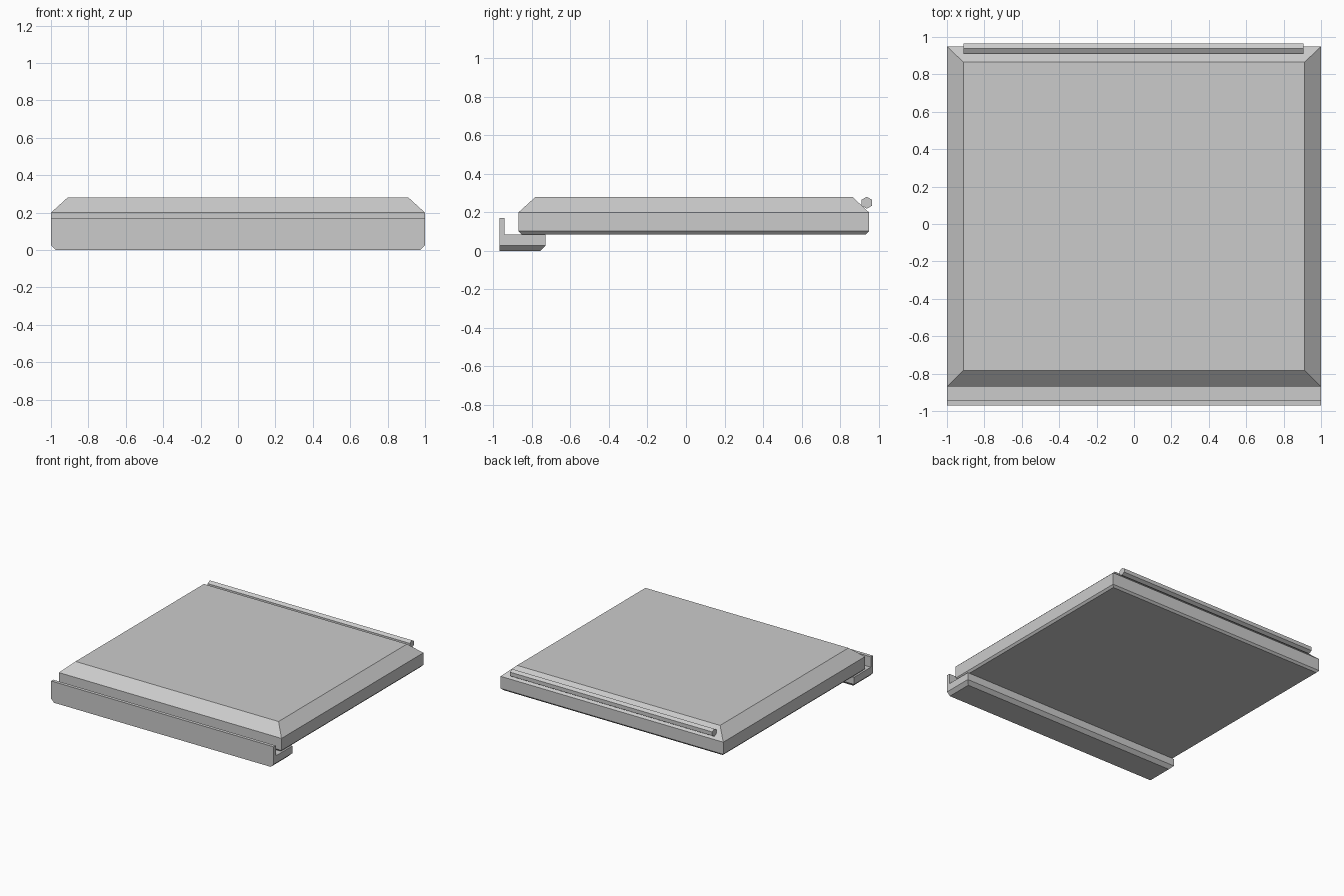
import bpy, bmesh, math

if "Cube" in bpy.data.objects:
    bpy.data.objects.remove(bpy.data.objects["Cube"])


def finish(bm, name):
    bmesh.ops.recalc_face_normals(bm, faces=bm.faces)
    mesh = bpy.data.meshes.new(name)
    bm.to_mesh(mesh)
    bm.free()
    obj = bpy.data.objects.new(name, mesh)
    bpy.context.collection.objects.link(obj)
    return obj


def loft(bm, rings):
    """Skin a stack of equal-length point rings and cap both ends."""
    loops = [[bm.verts.new(p) for p in ring] for ring in rings]
    for a, b in zip(loops, loops[1:]):
        for i in range(len(a)):
            j = (i + 1) % len(a)
            bm.faces.new((a[i], a[j], b[j], b[i]))
    bm.faces.new(loops[0])
    bm.faces.new(loops[-1])


def rect(hx, y0, y1, z):
    return [(-hx, y0, z), (hx, y0, z), (hx, y1, z), (-hx, y1, z)]


def prism(bm, profile, x0, x1):
    """Extrude a (y, z) profile along x."""
    loft(bm, [[(x, y, z) for y, z in profile] for x in (x0, x1)])


# Slab: bevelled top, small chamfer underneath
bm = bmesh.new()
loft(bm, [rect(0.985, -0.855, 0.935, 0.086),
          rect(1.0, -0.87, 0.95, 0.102),
          rect(1.0, -0.87, 0.95, 0.20),
          rect(0.912, -0.782, 0.865, 0.28)])
finish(bm, "slab")

# Front lip: L-shaped channel, bottom chamfered on the ends and rear
bm = bmesh.new()
prism(bm, [(-0.97, 0.027), (-0.73, 0.027), (-0.73, 0.086),
           (-0.943, 0.086), (-0.943, 0.17), (-0.97, 0.17)], -1.0, 1.0)
bottom = [f for f in bm.faces if all(v.co.z < 0.03 for v in f.verts)]
foot = bmesh.ops.extrude_face_region(bm, geom=bottom)["geom"]
bmesh.ops.delete(bm, geom=bottom, context='FACES_ONLY') if bottom[0].is_valid and bottom[0] not in foot else None
for v in (g for g in foot if isinstance(g, bmesh.types.BMVert)):
    v.co.z = 0.0
    v.co.x *= 0.973
    if v.co.y > -0.8:
        v.co.y = -0.757
finish(bm, "front_lip")

# Rear hinge rod: hexagonal bar
bm = bmesh.new()
hexagon = [(0.939 + 0.031 * math.sin(math.tau * i / 6),
            0.25 + 0.031 * math.cos(math.tau * i / 6)) for i in range(6)]
prism(bm, hexagon, -0.912, 0.905)
finish(bm, "rear_rod")
